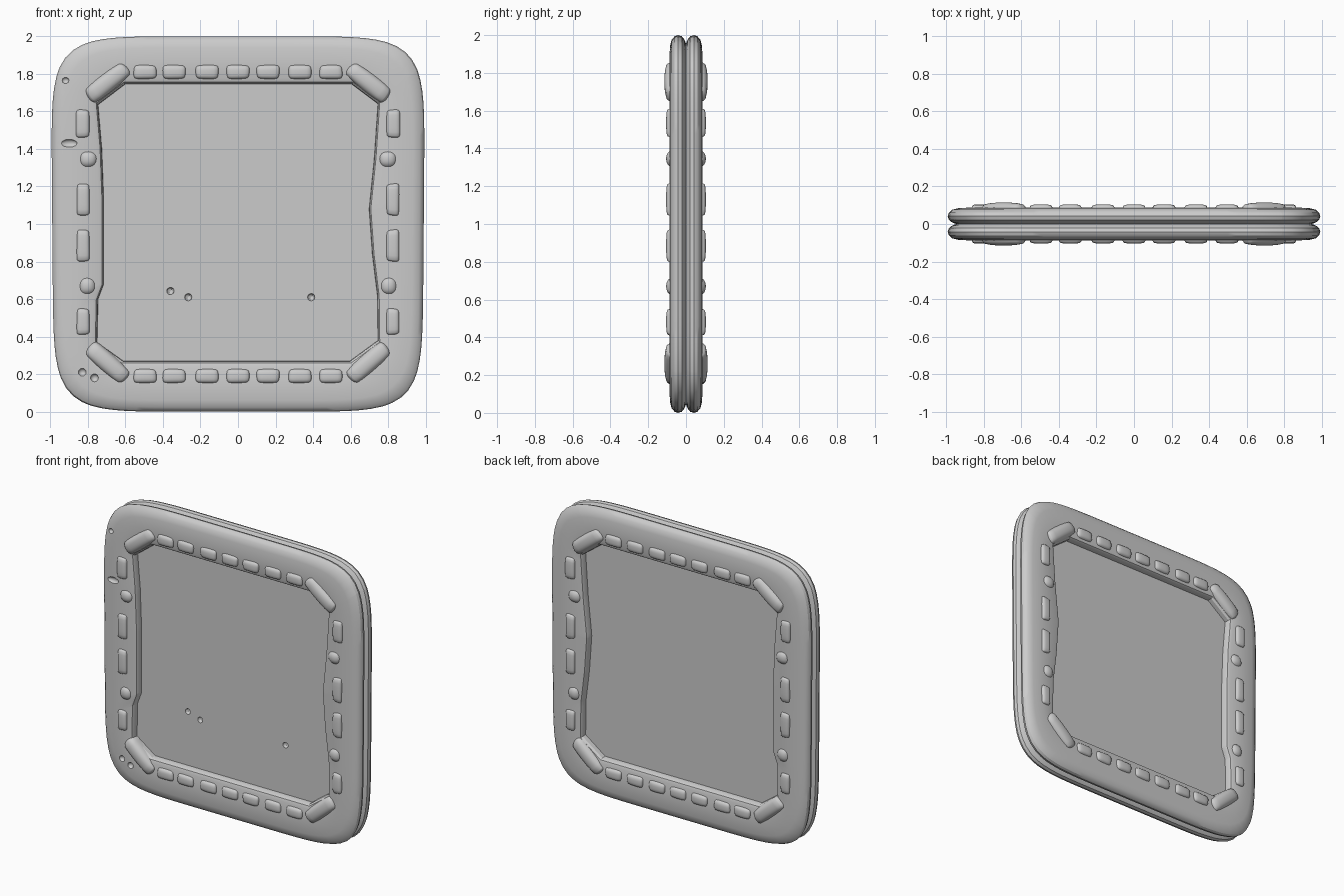
import bpy, bmesh, random
from math import sin, cos, pi, atan2, radians
from mathutils import Matrix, Vector

if "Cube" in bpy.data.objects:
    bpy.data.objects.remove(bpy.data.objects["Cube"])

random.seed(4)
CZ = 1.0
PANEL_Y = .036
# Irregular opening of the frame (x, z relative to the centre)
OPENING = [(-.745, .635), (-.725, .40), (-.715, .13), (-.715, -.32), (-.745, -.40),
           (-.75, -.63), (-.61, -.73), (.595, -.73), (.745, -.62), (.742, -.38),
           (.715, -.16), (.698, .08), (.725, .345), (.745, .64), (.605, .745), (-.60, .745)]


def shade(ob, angle):
    bpy.ops.object.select_all(action='DESELECT')
    ob.select_set(True)
    bpy.context.view_layer.objects.active = ob
    bpy.ops.object.shade_smooth_by_angle(angle=radians(angle))


def finish(bm, name, angle=40):
    bmesh.ops.recalc_face_normals(bm, faces=bm.faces[:])
    me = bpy.data.meshes.new(name)
    bm.to_mesh(me)
    bm.free()
    ob = bpy.data.objects.new(name, me)
    bpy.context.collection.objects.link(ob)
    shade(ob, angle)
    return ob


def outer_point(a, inset):
    # Rounded square, slightly narrower towards the bottom
    n, w, h = 7.0, .992 - inset, 1.0 - inset
    r = (abs(cos(a) / w) ** n + abs(sin(a) / h) ** n) ** (-1 / n)
    x, z = r * cos(a), r * sin(a)
    return x * (1 + .008 * (z - .3)), z


def opening_point(a, scale):
    d = Vector((cos(a), sin(a)))
    best = 0
    for i, p in enumerate(OPENING):
        p, q = Vector(p), Vector(OPENING[(i + 1) % len(OPENING)])
        e = q - p
        den = d.x * e.y - d.y * e.x
        if abs(den) < 1e-9:
            continue
        t = (p.x * e.y - p.y * e.x) / den
        u = (p.x * d.y - p.y * d.x) / den
        if t > 0 and -1e-5 <= u <= 1 + 1e-5:
            best = max(best, t)
    return d.x * best * scale, d.y * best * scale


# Frame: closed cross-section with two rounded lobes and a groove, lofted around
angles = sorted([2 * pi * (i + .37) / 144 for i in range(144)] +
                [atan2(z, x) % (2 * pi) for x, z in OPENING])
half = [('o', .024, .008), ('o', .006, .022), ('o', 0, .042), ('o', .006, .06),
        ('o', .024, .076), ('o', .06, .085), ('o', .13, .088),
        ('i', 1.04, .086), ('i', 1.014, .079), ('i', 1.003, .066), ('i', 1.0, .03)]
section = [('o', .045, 0)] + half + [(k, s, -y) for k, s, y in reversed(half)]
bm = bmesh.new()
rings = []
for a in angles:
    ring = []
    for kind, s, y in section:
        x, z = outer_point(a, s) if kind == 'o' else opening_point(a, s)
        ring.append(bm.verts.new((x, y, z + CZ)))
    rings.append(ring)
for i, r in enumerate(rings):
    q = rings[(i + 1) % len(rings)]
    for j in range(len(section)):
        k = (j + 1) % len(section)
        bm.faces.new((r[j], r[k], q[k], q[j]))
frame = finish(bm, "frame", 45)

# Recessed panel filling the opening on both sides
bm = bmesh.new()
face = bm.faces.new([bm.verts.new((x * 1.01, -PANEL_Y, z * 1.01 + CZ)) for x, z in OPENING])
ext = bmesh.ops.extrude_face_region(bm, geom=[face], use_keep_orig=True)
bmesh.ops.translate(bm, vec=(0, 2 * PANEL_Y, 0),
                    verts=[v for v in ext['geom'] if isinstance(v, bmesh.types.BMVert)])
panel = finish(bm, "panel", 20)


# Pebble-like studs set into both faces: rounded boxes made from a superellipsoid
def stud(name, x, z, w, h, top=.105, turn=0, square=3.2):
    for side, label in ((-1, "front"), (1, "back")):
        bm = bmesh.new()
        bmesh.ops.create_cube(bm, size=2)
        bmesh.ops.subdivide_edges(bm, edges=bm.edges[:], cuts=7, use_grid_fill=True)
        jx, jz = random.uniform(-.06, .06), random.uniform(-.06, .06)
        for v in bm.verts:
            # Rounded-box mapping, keeping straight runs on the long axis
            px, py, pz = v.co
            r = (abs(px) ** square + abs(py) ** 2.6 + abs(pz) ** square) ** (-1 / square)
            m = min(w, h) / 2
            ux, uy, uz = px * r, py * r, pz * r
            sx = ux * m + (w / 2 - m) * max(-1, min(1, px * 1.4))
            sz = uz * m + (h / 2 - m) * max(-1, min(1, pz * 1.4))
            v.co = Vector((sx * (1 + jx * uz), uy * (top - .055), sz * (1 + jz * ux)))
        bm.transform(Matrix.Translation((x, side * .055, z)) @
                     Matrix.Rotation(radians(turn), 4, 'Y'))
        finish(bm, f"{name}_{label}", 60)


for x in (-.495, -.34, -.165, 0, .16, .33, .495):
    stud("top_stud", x, 1.81, .13, .082)
    stud("bottom_stud", x, .19, .13, .082)
for x, z, w, h in ((.828, 1.535, .08, .155), (.798, 1.345, .1, .095), (.825, 1.13, .075, .175),
                   (.825, .885, .075, .175), (.803, .67, .093, .098), (.825, .48, .075, .145)):
    sq = 2.3 if w > .09 else 3.6
    stud("left_stud", -x, z, w, h, square=sq)
    stud("right_stud", x, z, w, h, square=sq)
for s in (-1, 1):
    stud("upper_corner_stud", s * .695, 1.755, .27, .105, .115, s * 38, 2.5)
    stud("lower_corner_stud", s * .695, .26, .27, .105, .115, -s * 41, 2.5)


# Small pits and chips worn into the front
def pits(target, spots, angle):
    bm = bmesh.new()
    for x, y, z, rx, rz in spots:
        m = Matrix.Translation((x, y, z)) @ Matrix.Diagonal((rx, .02, rz, 1))
        bmesh.ops.create_icosphere(bm, subdivisions=2, radius=1, matrix=m)
    cutter = finish(bm, target.name + "_pit_cutter")
    cutter.hide_render = True
    mod = target.modifiers.new("pits", 'BOOLEAN')
    mod.operation, mod.solver, mod.object = 'DIFFERENCE', 'EXACT', cutter
    bpy.context.view_layer.objects.active = target
    bpy.ops.object.modifier_apply(modifier=mod.name)
    bpy.data.objects.remove(cutter)
    shade(target, angle)


pits(panel, [(-.36, -PANEL_Y, .643, .02, .02), (-.265, -PANEL_Y, .61, .02, .02),
             (.39, -PANEL_Y, .61, .02, .02)], 20)
pits(frame, [(-.92, -.087, 1.765, .02, .018), (-.83, -.09, .21, .022, .022),
             (-.765, -.09, .18, .022, .022), (-.9, -.09, 1.43, .045, .022)], 30)
